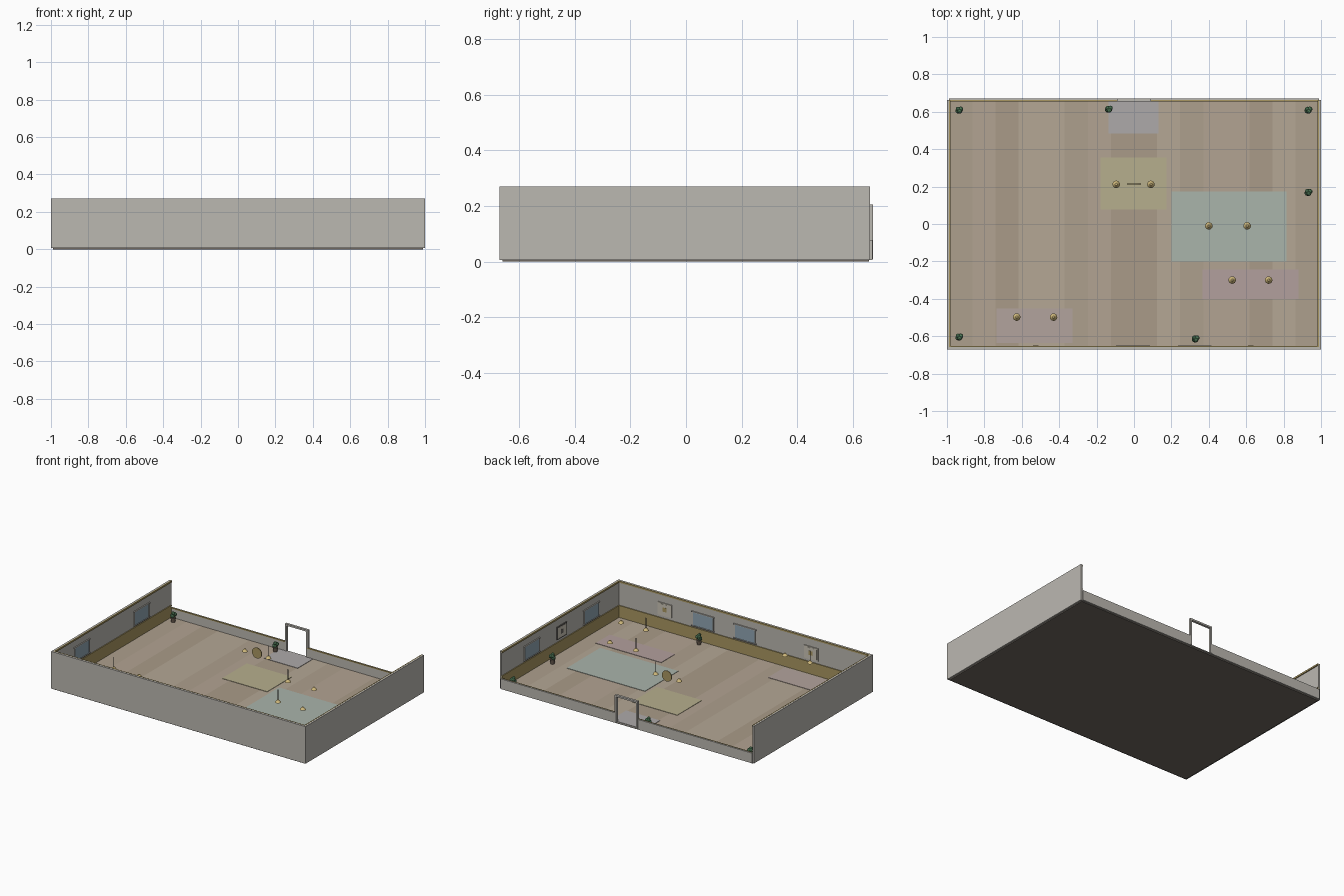
import bpy, math, random

if "Cube" in bpy.data.objects:
    bpy.data.objects.remove(bpy.data.objects["Cube"])
random.seed(4)

def mat(name, r, g, b):
    m = bpy.data.materials.new(name)
    m.diffuse_color = (r, g, b, 1)
    m.use_nodes = True
    m.node_tree.nodes["Principled BSDF"].inputs["Base Color"].default_value = m.diffuse_color
    return m

WALL = mat("wall_grey", .50, .48, .44)
BASE = mat("base_dark", .16, .14, .12)
PLANKS = [mat("plank_%d" % i, *c) for i, c in enumerate(
    [(.42, .35, .27), (.46, .39, .30), (.40, .33, .25), (.45, .37, .29)])]
GOLD = mat("gold_trim", .40, .31, .12)
LAMP = mat("lamp_brass", .62, .48, .20)
FRAME = mat("frame_dark", .14, .13, .12)
GLASS = mat("glass_blue", .28, .38, .45)
PAPER = mat("paper", .60, .56, .47)
POT = mat("pot_brown", .16, .12, .09)
LEAF = mat("leaf_green", .08, .20, .10)

def box(name, x0, x1, y0, y1, z0, z1, m):
    bpy.ops.mesh.primitive_cube_add(size=1, location=((x0+x1)/2, (y0+y1)/2, (z0+z1)/2))
    o = bpy.context.object
    o.name = name
    o.scale = (x1-x0, y1-y0, z1-z0)
    bpy.ops.object.transform_apply(location=False, rotation=False)
    o.data.materials.append(m)
    return o

def cone(name, x, y, z0, z1, r0, r1, m, n=16):
    bpy.ops.mesh.primitive_cone_add(vertices=n, radius1=r0, radius2=r1, depth=z1-z0,
                                    location=(x, y, (z0+z1)/2))
    o = bpy.context.object
    o.name = name
    o.data.materials.append(m)
    bpy.ops.object.shade_smooth_by_angle()
    return o

X, Y, T, F, H, LOW = 1.0, .67, .012, .01, .27, .078
XI, YI = X - T, Y - T          # inner wall faces

# floor slab and planks
box("floor_slab", -.988, .988, -.66, .658, 0, .008, BASE)
N = 16
for i in range(N):
    w = 2 * XI / N
    box("floor_plank", -XI + i*w, -XI + (i+1)*w, -YI, YI, .004, F, PLANKS[(i*3 + i//4) % 4])

# walls: three tall, the back one low with a door gap
box("front_wall", -X, X, -Y, -YI, .006, H, WALL)
for s in (-1, 1):
    a, b = sorted((s*XI, s*X))
    box("side_wall", a, b, -YI, .662, .006, H, WALL)
    a, b = sorted((s*.085, s*XI))
    box("back_low_wall", a, b, YI, Y, .006, LOW, WALL)
    box("back_wall_cap", a, b, YI - .003, YI + .004, LOW - .006, LOW + .001, GOLD)
box("door_sill", -.085, .085, YI, Y, .006, F, WALL)

# panelling and crown trim
for nm, d, z0, z1 in (("wainscot", .004, F, .092), ("wainscot_rail", .006, .090, .096),
                      ("crown_trim", .007, .259, .2705)):
    box("front_" + nm, -XI, XI, -YI, -YI + d, z0, z1, GOLD)
    for s in (-1, 1):
        a, b = sorted((s*(XI - d), s*XI))
        box("side_" + nm, a, b, -YI, .66, z0, z1, GOLD)

# door frame
for s in (-1, 1):
    a, b = sorted((s*.078, s*.09))
    box("door_post", a, b, .655, .672, F, .205, WALL)
box("door_lintel", -.09, .09, .655, .672, .193, .205, WALL)

# wall-mounted things: the same box helper for front (0), left (-1), right (1)
def on_wall(name, side, c, w, z0, z1, d, m):
    if side == 0:
        box(name, c - w/2, c + w/2, -YI, -YI + d, z0, z1, m)
    else:
        a, b = sorted((side*(XI - d), side*XI))
        box(name, a, b, c - w/2, c + w/2, z0, z1, m)

def window(side, c):
    on_wall("window_pane", side, c, .16, .11, .205, .004, GLASS)
    on_wall("window_sill", side, c, .18, .104, .110, .008, WALL)
    on_wall("window_head", side, c, .18, .203, .209, .008, WALL)
    for k in (-.08, .08):
        on_wall("window_jamb", side, c + k, .005, .11, .205, .006, WALL)

for x in (.325, -.005):
    window(0, x)
for s in (-1, 1):
    for y in (-.345, .325):
        window(s, y)

def picture(side, c, frame):
    on_wall("picture_frame", side, c, .11, .115, .205, .006, frame)
    on_wall("picture_sheet", side, c, .094, .123, .197, .007, PAPER)
    on_wall("picture_motif", side, c, .03, .145, .175, .008, FRAME if side else GOLD)

picture(0, .625, PAPER)
picture(0, -.525, PAPER)
picture(1, -.01, FRAME)

# rugs marking the zones
for nm, x0, x1, y0, y1, c in (
        ("green_rug", .2, .815, -.2, .175, (.40, .46, .41)),
        ("yellow_rug", -.18, .175, .078, .355, (.47, .43, .27)),
        ("right_pink_rug", .365, .88, -.4, -.243, (.45, .35, .34)),
        ("left_pink_rug", -.735, -.328, -.637, -.452, (.45, .37, .34)),
        ("entry_mat", -.135, .13, .485, .656, (.42, .40, .40))):
    box(nm, x0, x1, y0, y1, F - .001, .0125, mat(nm, *c))

# pendant lamps in pairs, one cord to each pair
for x0, x1, y, cord in ((-.095, .09, .212, 1), (.4, .605, -.01, 0),
                        (.525, .72, -.3, 0), (-.627, -.43, -.498, 0)):
    for i, x in enumerate((x0, x1)):
        cone("lamp_shade", x, y, .176, .194, .02, .006, LAMP)
        bpy.ops.mesh.primitive_uv_sphere_add(segments=12, ring_count=8, radius=.008,
                                             location=(x, y, .176))
        bpy.context.object.name = "lamp_bulb"
        bpy.context.object.data.materials.append(LAMP)
        bpy.ops.object.shade_smooth_by_angle()
        if i == cord:
            cone("lamp_cord", x, y, .19, .265, .002, .002, FRAME, 8)

# hanging disc
disc = cone("hanging_disc", 0, .214, .186, .191, .038, .038, GOLD, 32)
disc.rotation_euler = (math.pi/2, 0, 0)

# potted plants
for x, y in ((-.935, .608), (-.135, .613), (.932, .608), (.932, .168),
             (-.935, -.605), (.328, -.615)):
    cone("plant_pot", x, y, F, .042, .013, .018, POT)
    for dx, dy, z, r in ((-.004, -.002, .053, .016), (.008, .006, .063, .014),
                         (-.006, .007, .066, .012), (.003, -.006, .072, .012)):
        bpy.ops.mesh.primitive_ico_sphere_add(subdivisions=2, radius=r,
                                              location=(x + dx, y + dy, z))
        bpy.context.object.name = "plant_leaves"
        bpy.context.object.data.materials.append(LEAF)
